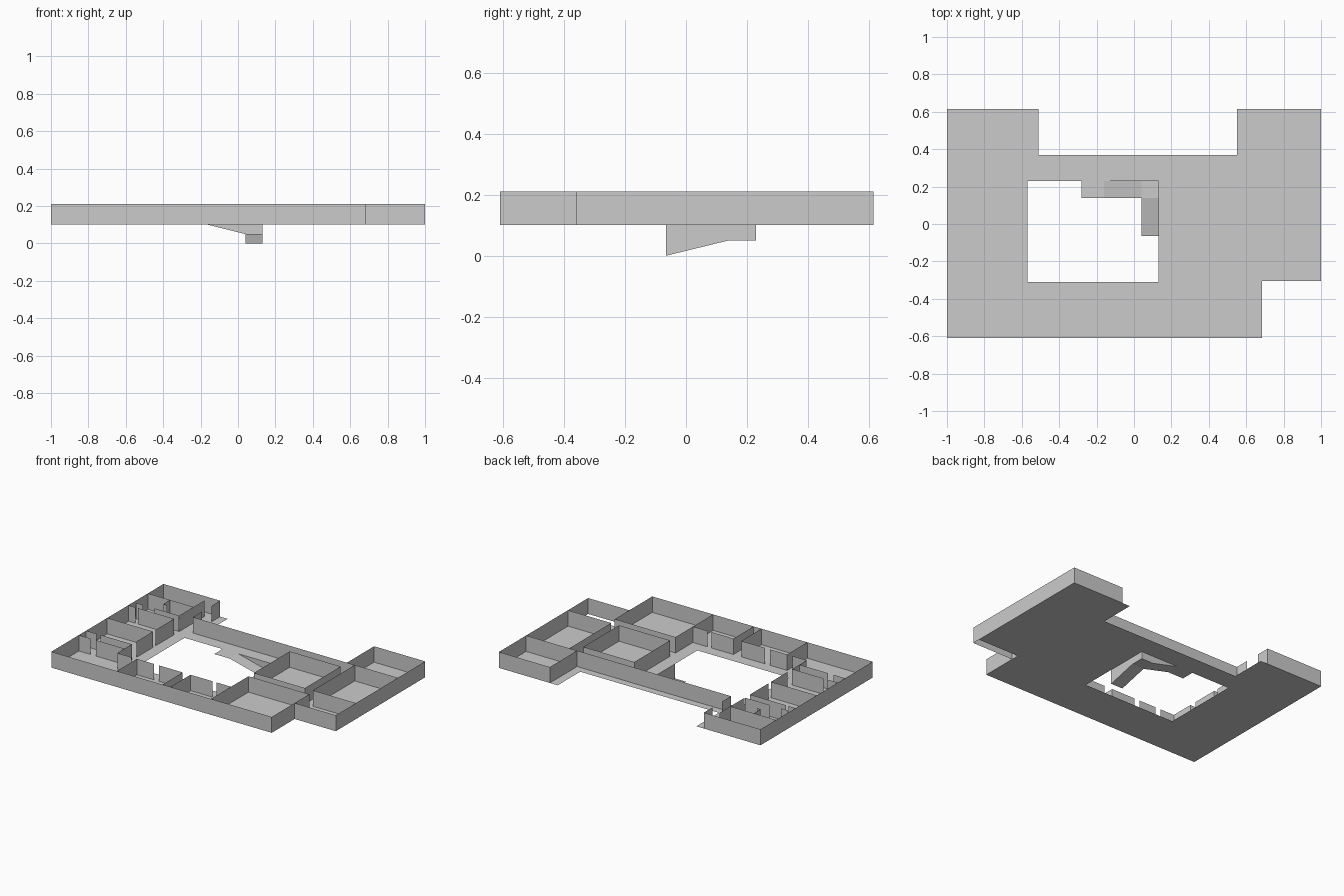
import bpy
import bmesh

cube = bpy.data.objects.get("Cube")
if cube:
    bpy.data.objects.remove(cube, do_unlink=True)

FLOOR, TOP = 0.10, 0.21

plaster = bpy.data.materials.new("plaster_grey")
plaster.use_nodes = True
plaster.diffuse_color = (0.6, 0.6, 0.6, 1)
plaster.node_tree.nodes["Principled BSDF"].inputs["Base Color"].default_value = (0.6, 0.6, 0.6, 1)


def finish(name, bm):
    mesh = bpy.data.meshes.new(name)
    bm.to_mesh(mesh)
    bm.free()
    mesh.materials.append(plaster)
    bpy.context.collection.objects.link(bpy.data.objects.new(name, mesh))


def faces(name, polygons):
    bm = bmesh.new()
    for points in polygons:
        bm.faces.new([bm.verts.new(p) for p in points])
    finish(name, bm)


def panel(a, b):
    """Upright sheet between two plan points."""
    return [(*a, FLOOR), (*b, FLOOR), (*b, TOP), (*a, TOP)]


def path(name, points):
    faces(name, [panel(a, b) for a, b in zip(points, points[1:])])


def along_x(name, y, *spans):
    faces(name, [panel((a, y), (b, y)) for a, b in spans])


def along_y(name, x, *spans):
    faces(name, [panel((x, a), (x, b)) for a, b in spans])


# Floor slab with courtyard opening
outline = [(-1, -.61), (.685, -.61), (.685, -.305), (1, -.305), (1, .615),
           (.55, .615), (.55, .37), (-.51, .37), (-.51, .615), (-1, .615)]
opening = [(-.57, -.31), (.13, -.31), (.13, .23), (-.16, .23),
           (-.16, .14), (-.28, .14), (-.28, .23), (-.57, .23)]
bm = bmesh.new()
for loop in (outline, opening):
    verts = [bm.verts.new((x, y, FLOOR)) for x, y in loop]
    for i, v in enumerate(verts):
        bm.edges.new((v, verts[i - 1]))
bmesh.ops.triangle_fill(bm, use_beauty=True, edges=bm.edges[:], normal=(0, 0, 1))
finish("floor", bm)

# Outer walls
path("outer_wall", [(-.567, .52), (-.567, .615), (-1, .615), (-1, -.61), (.685, -.61),
                    (.685, -.36), (1, -.36), (1, .615), (.61, .615), (.61, .318)])
path("rear_corridor_wall", [(-.567, .415), (-.567, .318), (.61, .318), (1, .318)])

# Rooms on the left side of the plan
path("hall_room", [(.22, -.14), (.22, .25), (.61, .25), (.61, -.14), (.22, -.14)])
path("side_room", [(.67, .318), (.67, -.14), (1, -.14)])
path("front_room", [(.22, -.61), (.22, -.2), (.685, -.2), (.685, -.36)])

# Front row of rooms
for i, x in enumerate((-.5, -.15, -.09)):
    along_y(f"front_divider_{i}", x, (-.61, -.39))
along_x("front_row_wall", -.39, (-.65, -.54), (-.5, -.37), (-.33, -.15),
        (-.09, .08), (.11, .22))

# Wing of small rooms
along_y("wing_corridor_wall", -.65, (.29, .564), (.03, .23), (-.18, 0), (-.39, -.23))
along_x("wing_divider_rear", .444, (-1, -.65))
path("closet", [(-.83, .444), (-.83, .37), (-.80, .37)])
along_x("wing_passage_rear", .286, (-.98, -.925), (-.84, -.65))
along_x("wing_passage_front", .23, (-1, -.945), (-.925, -.65))
along_x("wing_divider_middle", 0, (-1, -.65))
along_x("wing_divider_front", -.23, (-1, -.92), (-.89, -.65))
along_x("wing_front_passage", -.31, (-1, -.91), (-.87, -.65))

# Ramp down into the courtyard: slope, landing, slope
MID = 0.05
faces("ramp", [
    [(-.16, .14, FLOOR), (.04, .14, MID), (.04, .23, MID), (-.16, .23, FLOOR)],
    [(.04, .14, MID), (.13, .14, MID), (.13, .23, MID), (.04, .23, MID)],
    [(.04, -.065, 0), (.13, -.065, 0), (.13, .14, MID), (.04, .14, MID)],
])
faces("ramp_side_walls", [
    [(-.16, .23, FLOOR), (.04, .23, MID), (.13, .23, MID), (.13, .23, FLOOR)],
    [(.13, .23, FLOOR), (.13, .23, MID), (.13, .14, MID), (.13, -.065, 0), (.13, -.065, FLOOR)],
])
